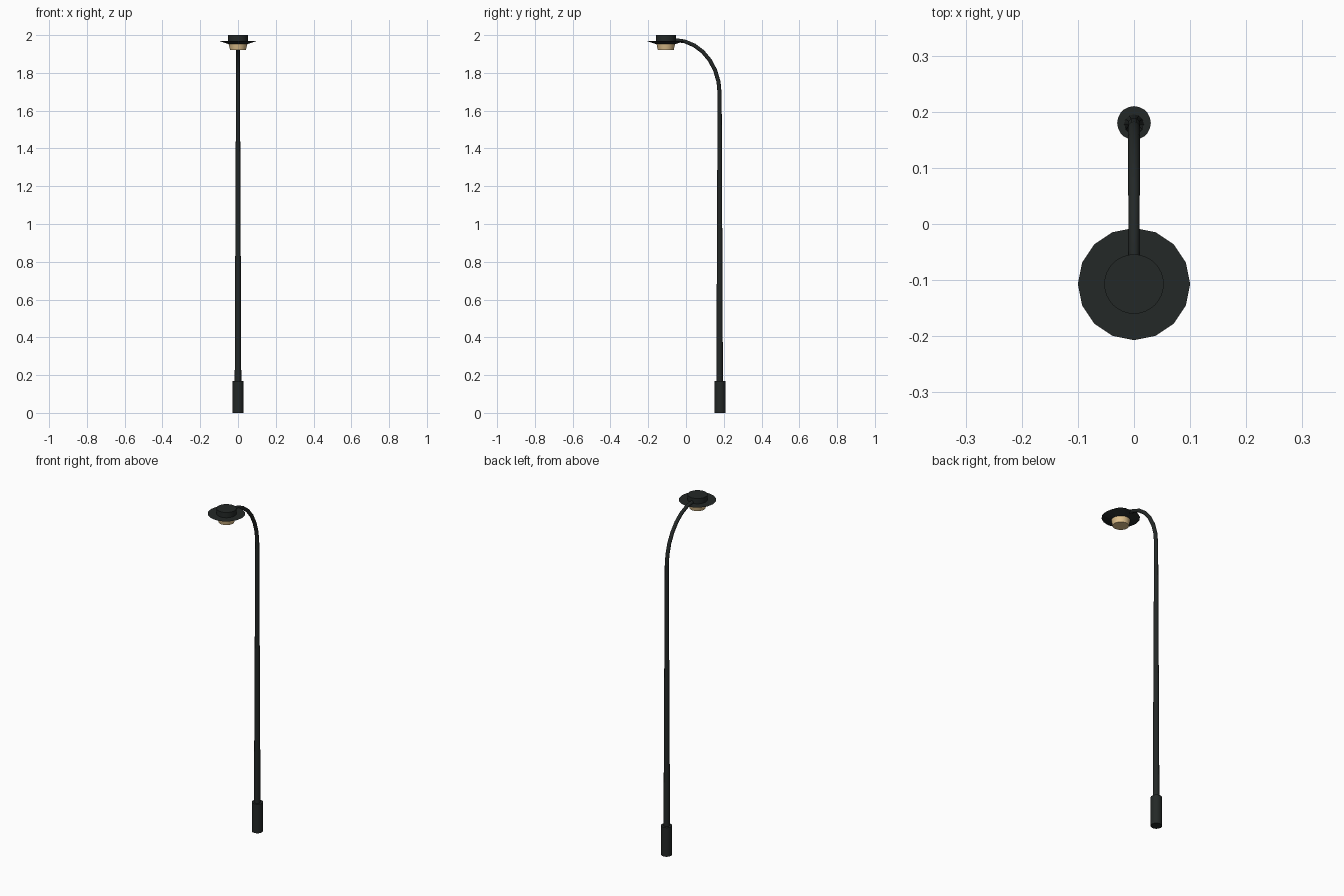
import bpy
from math import cos, sin, pi, radians

if "Cube" in bpy.data.objects:
    bpy.data.objects.remove(bpy.data.objects["Cube"])


def material(name, rgb):
    m = bpy.data.materials.new(name)
    m.diffuse_color = (*rgb, 1)
    m.use_nodes = True
    m.node_tree.nodes["Principled BSDF"].inputs["Base Color"].default_value = m.diffuse_color
    return m


DARK = material("dark_metal", (0.017, 0.021, 0.02))
WARM = material("warm_glass", (0.75, 0.54, 0.27))
POLE_Y, LAMP_Y = 0.18, -0.107


def frustum(name, y, z0, z1, r0, r1, sides, mat, smooth=True):
    bpy.ops.mesh.primitive_cone_add(vertices=sides, radius1=r0, radius2=r1,
                                    depth=z1 - z0, location=(0, y, (z0 + z1) / 2))
    ob = bpy.context.object
    ob.name = name
    ob.data.materials.append(mat)
    if smooth:
        bpy.ops.object.shade_smooth_by_angle(angle=radians(35))
    return ob


# Base sleeve
frustum("base_sleeve", POLE_Y, 0, 0.17, 0.03, 0.03, 20, DARK)

# Tapered pole bending into a quarter-ellipse arm: (y, z, radius)
ARM_END, BEND_Z, TOP_Z = -0.06, 1.69, 1.974
path = [(POLE_Y - 0.002, 0.16, 0.0175)]
for i in range(8):
    a = i / 7 * pi / 2
    path.append((ARM_END + (POLE_Y - 0.002 - ARM_END) * cos(a),
                 BEND_Z + (TOP_Z - BEND_Z) * sin(a), 0.0108 - 0.0008 * i / 7))
curve = bpy.data.curves.new("pole_and_arm", 'CURVE')
curve.dimensions = '3D'
curve.bevel_depth = 1.0
curve.bevel_resolution = 4
curve.use_fill_caps = True
spline = curve.splines.new('POLY')
spline.points.add(len(path) - 1)
for p, (y, z, r) in zip(spline.points, path):
    p.co = (0, y, z, 1)
    p.radius = r
pole = bpy.data.objects.new("pole_and_arm", curve)
bpy.context.collection.objects.link(pole)
curve.materials.append(DARK)
bpy.ops.object.select_all(action='DESELECT')
pole.select_set(True)
bpy.context.view_layer.objects.active = pole
bpy.ops.object.convert(target='MESH')
bpy.ops.object.shade_smooth_by_angle(angle=radians(35))

# Lamp head: cap, faceted brim, glowing glass
frustum("lamp_cap", LAMP_Y, 1.96, 2.0, 0.053, 0.053, 32, DARK)
frustum("lamp_brim", LAMP_Y, 1.953, 1.969, 0.053, 0.1, 16, DARK, smooth=False)
frustum("lamp_glass", LAMP_Y, 1.921, 1.956, 0.042, 0.05, 24, WARM)
